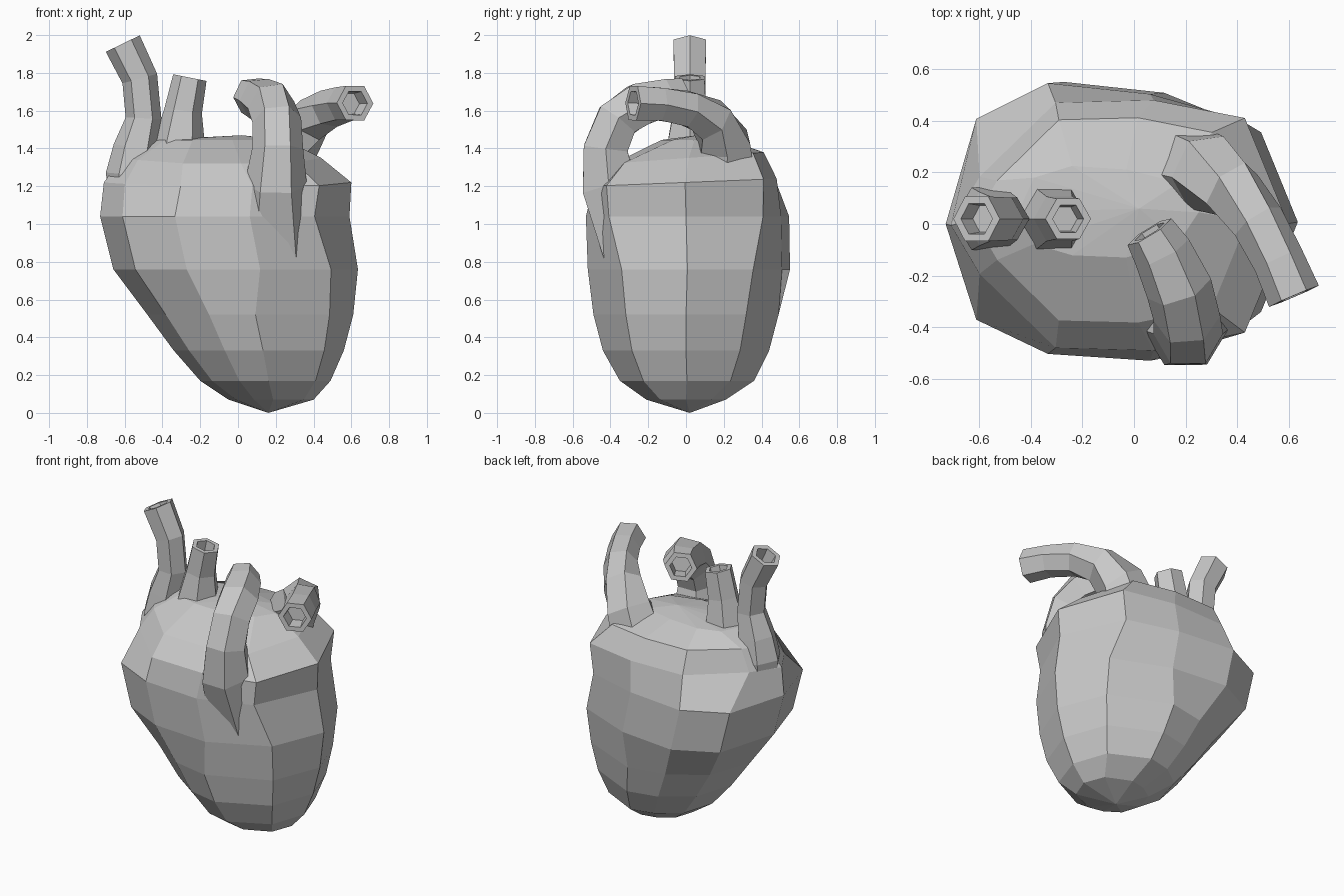
import bpy
import bmesh
from math import cos, sin, pi
from mathutils import Vector

cube = bpy.data.objects.get("Cube")
if cube:
    bpy.data.objects.remove(cube, do_unlink=True)

# One grey clay material
grey = bpy.data.materials.new("clay grey")
grey.use_nodes = True
colour = (0.58, 0.58, 0.58, 1)
grey.diffuse_color = colour
grey.node_tree.nodes["Principled BSDF"].inputs["Base Color"].default_value = colour


def finish(bm, name):
    bmesh.ops.recalc_face_normals(bm, faces=bm.faces)
    mesh = bpy.data.meshes.new(name)
    bm.to_mesh(mesh)
    bm.free()
    mesh.materials.append(grey)
    obj = bpy.data.objects.new(name, mesh)
    bpy.context.collection.objects.link(obj)
    return obj


def loft(bm, rings):
    """Bridge successive rings of points and return the vertex rings."""
    loops = [[bm.verts.new(p) for p in ring] for ring in rings]
    for a, b in zip(loops, loops[1:]):
        n = len(a)
        for i in range(n):
            j = (i + 1) % n
            bm.faces.new((a[i], a[j], b[j], b[i]))
    return loops


# Heart body outlines: rounder below, full in the middle, pinched at the shoulder
def outline(corner, back, front):
    x, y = corner
    return ([(1, 0), (x, y)] + back + [(-1, 0)]
            + [(px, -py) for px, py in reversed(front)] + [(x, -y)])


lower = [(0.05, 1), (-0.4, 0.9), (-0.82, 0.6)]
front = [(0.2, 1), (-0.4, 0.95), (-0.82, 0.7)]
back = [(0.2, 0.95), (-0.4, 1.03), (-0.82, 0.77)]
pinched = [(0.2, 0.98), (-0.38, 0.96), (-0.83, 0.38)]
ventricle = outline((0.77, 0.65), lower, lower)
waist = outline((0.78, 0.66), back, front)
atrium = outline((0.72, 0.77), back, front)
shoulder = outline((0.74, 0.84), pinched, pinched)

# outline, z, left x, right x, front y, back y, rise towards the back
levels = [
    (ventricle, 0.07, -0.05, 0.40, -0.21, 0.21, 0),
    (ventricle, 0.17, -0.20, 0.49, -0.35, 0.36, 0),
    (ventricle, 0.33, -0.34, 0.56, -0.44, 0.44, 0),
    (ventricle, 0.52, -0.48, 0.61, -0.49, 0.49, 0),
    (waist, 0.76, -0.66, 0.635, -0.52, 0.535, 0),
    (atrium, 1.04, -0.73, 0.59, -0.53, 0.53, 0),
    (shoulder, 1.22, -0.71, 0.60, -0.50, 0.49, 0.02),
    (shoulder, 1.35, -0.62, 0.44, -0.39, 0.42, 0.03),
    (waist, 1.445, -0.45, 0.25, -0.13, 0.22, 0),
]
rings = []
for plan, z, x0, x1, y0, y1, rise in levels:
    rings.append([((x0 + x1) / 2 + px * (x1 - x0) / 2,
                   (y0 + y1) / 2 + py * (y1 - y0) / 2,
                   z + rise * py) for px, py in plan])

bm = bmesh.new()
loops = loft(bm, rings)
for loop, tip in ((loops[0], (0.16, 0.02, 0)), (loops[-1], (0.02, 0.06, 1.47))):
    v = bm.verts.new(tip)
    for i in range(len(loop)):
        bm.faces.new((loop[i], loop[(i + 1) % len(loop)], v))
finish(bm, "heart_body")


def vessel(name, path, radii, sides=6):
    """Hexagonal tube along a path with a hollow open end."""
    pts = [Vector(p) for p in path]

    def ring(i, r, sink=0):
        t = (pts[min(i + 1, len(pts) - 1)] - pts[max(i - 1, 0)]).normalized()
        u = Vector((1, 0, 0))
        u = (u - t * u.dot(t)).normalized()
        w = t.cross(u)
        return [pts[i] - t * sink + (u * cos(a) + w * sin(a)) * r
                for a in (2 * pi * k / sides for k in range(sides))]

    last = len(pts) - 1
    rings = [ring(i, r) for i, r in enumerate(radii)]
    rings += [ring(last, radii[-1] * 0.68), ring(last, radii[-1] * 0.6, 0.09)]
    bm = bmesh.new()
    loops = loft(bm, rings)
    bm.faces.new(loops[0])
    bm.faces.new(loops[-1])
    finish(bm, name)


# Great vessels rising from the body
vessel("upper_vein",
       [(-0.56, 0.02, 1.18), (-0.56, 0.02, 1.26), (-0.54, 0.02, 1.4),
        (-0.50, 0.02, 1.56), (-0.52, 0.02, 1.77), (-0.61, 0.02, 1.955)],
       [0.13, 0.14, 0.12, 0.095, 0.095, 0.1])
vessel("small_vein",
       [(-0.31, 0.02, 1.3), (-0.31, 0.02, 1.43), (-0.29, 0.02, 1.6),
        (-0.255, 0.02, 1.775)],
       [0.15, 0.135, 0.1, 0.09])
vessel("front_artery",
       [(0.2, -0.25, 0.86), (0.2, -0.41, 1.21), (0.21, -0.425, 1.4),
        (0.205, -0.365, 1.55), (0.175, -0.25, 1.63), (0.11, -0.11, 1.665),
        (0.06, -0.03, 1.68)],
       [0.22, 0.165, 0.135, 0.13, 0.13, 0.115, 0.1])
vessel("side_artery",
       [(0.2, 0.21, 1.25), (0.28, 0.2, 1.43), (0.38, 0.135, 1.55),
        (0.48, 0.01, 1.61), (0.56, -0.14, 1.635), (0.62, -0.28, 1.64)],
       [0.18, 0.155, 0.125, 0.105, 0.1, 0.105])
